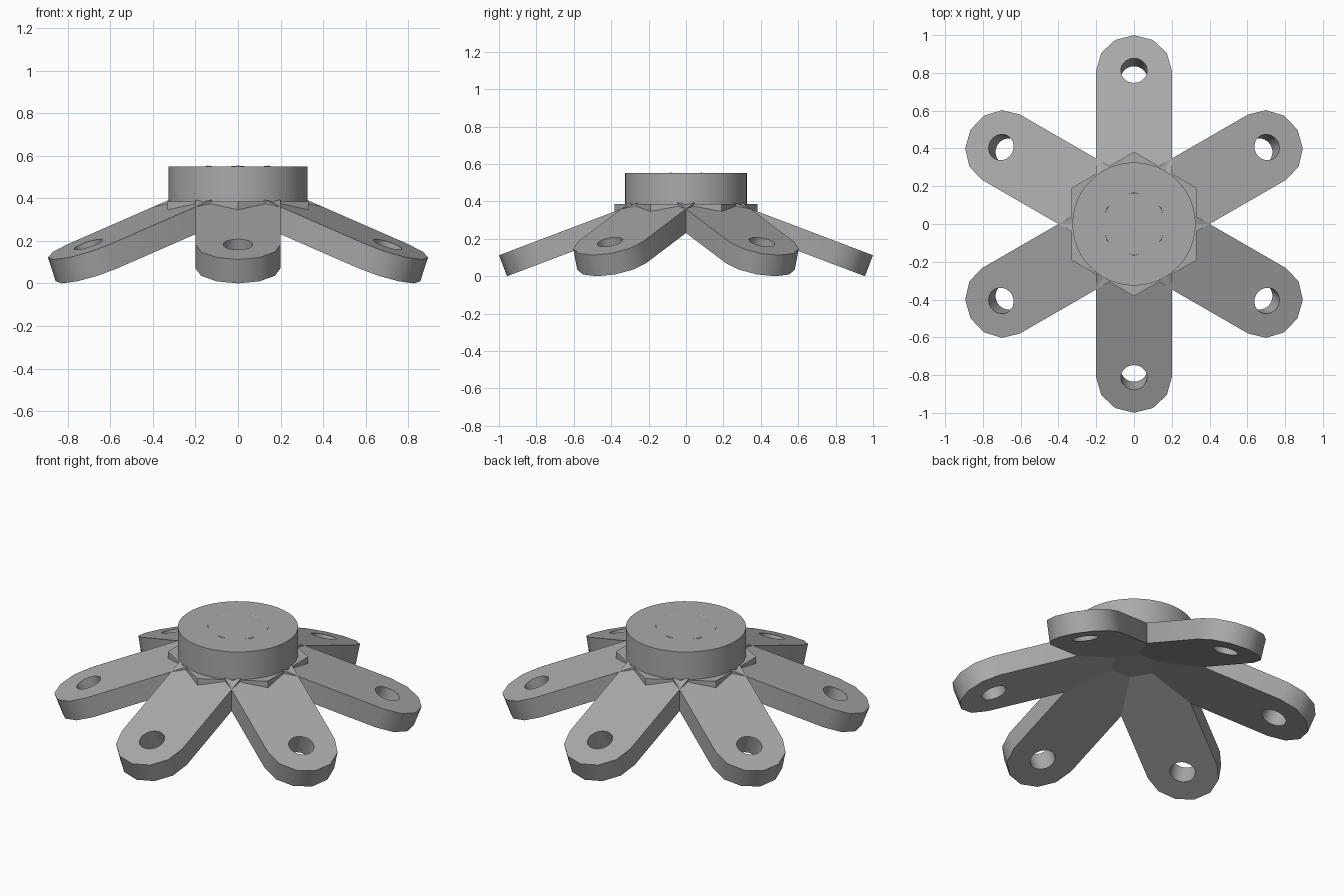
import bpy
from math import radians, sin, cos, tau, pi

cube = bpy.data.objects.get("Cube")
if cube:
    bpy.data.objects.remove(cube)

ARM_COUNT = 6
TILT = radians(20.75)
HALF_WIDTH, HALF_THICK = 0.2, 0.06
REACH = 0.846            # distance from hub centre to bolt hole
PIVOT_Z = 0.427
HOLE_R = 0.07
ROUND_STEPS = 6

grey = bpy.data.materials.new("plain grey")
grey.use_nodes = True
colour = (0.4, 0.4, 0.4, 1)
grey.diffuse_color = colour
grey.node_tree.nodes["Principled BSDF"].inputs["Base Color"].default_value = colour


def arc(cx, radius, start, sweep, steps):
    return [(cx + radius * cos(start + sweep * i / steps),
             radius * sin(start + sweep * i / steps)) for i in range(steps + 1)]


def finish(obj, name):
    obj.name = name
    obj.data.materials.clear()
    obj.data.materials.append(grey)
    bpy.ops.object.select_all(action='DESELECT')
    obj.select_set(True)
    bpy.context.view_layer.objects.active = obj
    bpy.ops.object.shade_smooth_by_angle(angle=radians(35))


def plate(name, outlines, half_thick):
    """Flat plate from closed outlines; inner outlines become holes."""
    curve = bpy.data.curves.new(name, 'CURVE')
    curve.dimensions = '2D'
    curve.fill_mode = 'BOTH'
    curve.extrude = half_thick
    for points in outlines:
        spline = curve.splines.new('POLY')
        spline.points.add(len(points) - 1)
        for p, (x, y) in zip(spline.points, points):
            p.co = (x, y, 0, 1)
        spline.use_cyclic_u = True
    obj = bpy.data.objects.new(name, curve)
    bpy.context.collection.objects.link(obj)
    bpy.ops.object.select_all(action='DESELECT')
    obj.select_set(True)
    bpy.context.view_layer.objects.active = obj
    bpy.ops.object.convert(target='MESH')
    return bpy.context.view_layer.objects.active


def prism(name, sides, radius, bottom, top):
    bpy.ops.mesh.primitive_cylinder_add(vertices=sides, radius=radius, depth=top - bottom,
                                        location=(0, 0, (top + bottom) / 2))
    obj = bpy.context.object
    finish(obj, name)
    return obj


# Sloping round-ended arms with a bolt hole
outline = arc(REACH, HALF_WIDTH, -pi / 2, pi, ROUND_STEPS) + \
    arc(0, HALF_WIDTH, pi / 2, pi, ROUND_STEPS)
hole = arc(REACH, HOLE_R, 0, tau, 20)[:-1]
for k in range(ARM_COUNT):
    arm = plate("arm", [outline, hole], HALF_THICK)
    arm.location.z = PIVOT_Z
    arm.rotation_euler = (0, TILT, pi / 2 + k * tau / ARM_COUNT)
    finish(arm, f"arm_{k + 1}")

# Round hub disc and the hexagonal collar between the arms
prism("hub_disc", 48, 0.326, 0.385, 0.551)
collar = prism("hub_collar", ARM_COUNT, 0.382, 0.32, 0.386)
collar.rotation_euler.z = pi / 2 - pi / ARM_COUNT * 3
